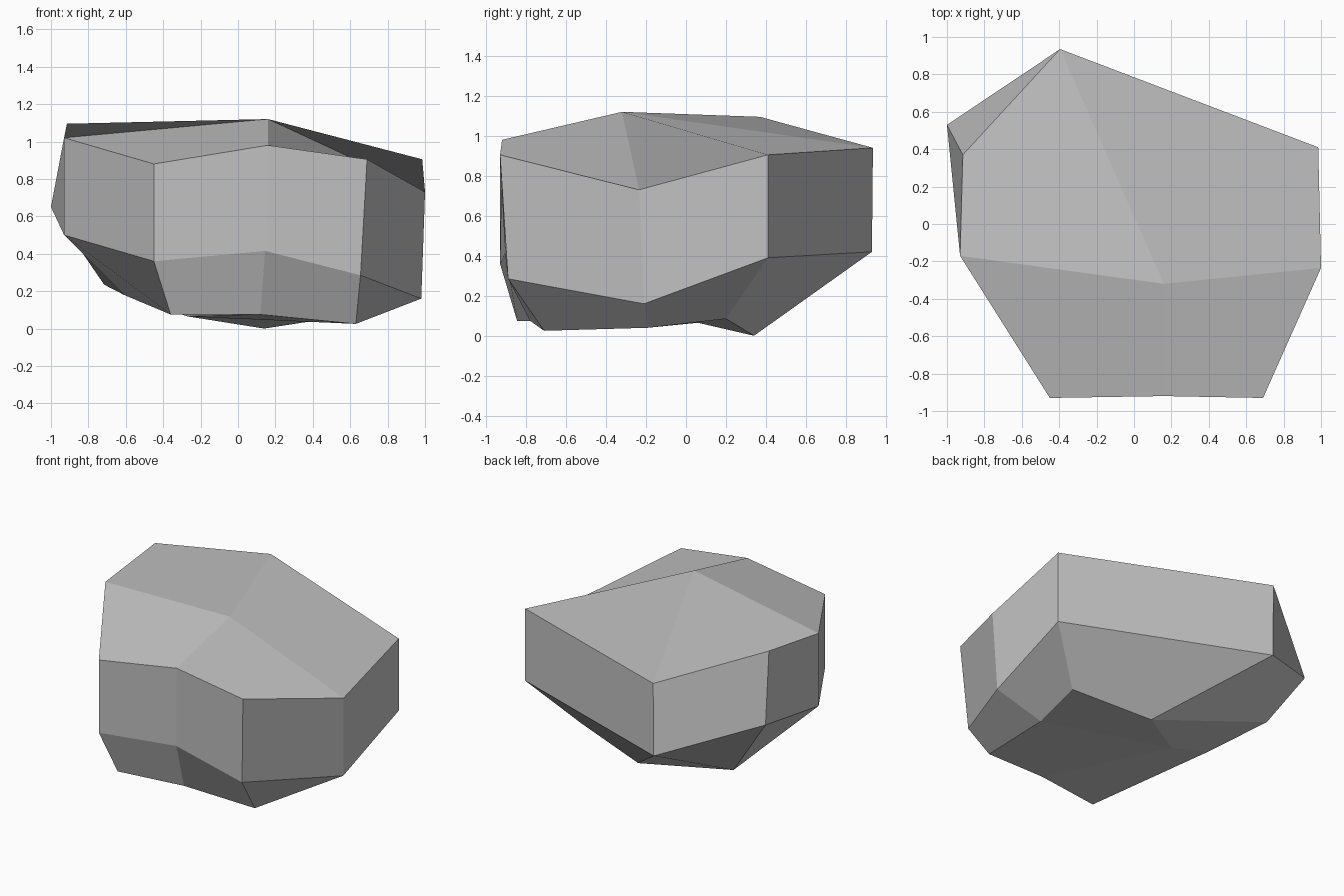
import bpy
import bmesh
from mathutils import Vector

# Remove the default object only
default_cube = bpy.data.objects.get("Cube")
if default_cube:
    bpy.data.objects.remove(default_cube, do_unlink=True)


def make_material(name, color):
    material = bpy.data.materials.new(name)
    material.use_nodes = True
    material.diffuse_color = color
    shader = material.node_tree.nodes["Principled BSDF"]
    shader.inputs["Base Color"].default_value = color
    shader.inputs["Roughness"].default_value = 0.9
    return material


def add_ring(bm, points):
    return [bm.verts.new(Vector(point)) for point in points]


def add_quad(bm, corners, turned=False):
    """Add a flat-shaded facet; turning it moves its fold to the other diagonal."""
    if turned:
        corners = corners[1:] + corners[:1]
    face = bm.faces.new(corners)
    face.smooth = False
    return face


def bridge(bm, upper, lower, turned_sides=()):
    """Join two rings of equal length with one facet per side."""
    count = len(upper)
    for side in range(count):
        following = (side + 1) % count
        corners = [lower[side], lower[following], upper[following], upper[side]]
        add_quad(bm, corners, side in turned_sides)


def cap(bm, ring, centre, turned_corners=(), flip=False):
    """Close a ring with four facets that meet at a centre point."""
    count = len(ring)
    for corner in range(0, count, 2):
        before, after = ring[corner - 1], ring[(corner + 1) % count]
        corners = [before, ring[corner], after, centre]
        if flip:
            corners.reverse()
        add_quad(bm, corners, corner in turned_corners)


bm = bmesh.new()

# Rings run from the front right corner of the boulder round by its left side
rim = add_ring(bm, [
    (-0.45, -0.93, 0.88), (0.16, -0.92, 0.98), (0.69, -0.93, 0.905), (1.0, -0.235, 0.73),
    (0.985, 0.41, 0.905), (-0.395, 0.935, 0.94), (-0.915, 0.37, 1.095), (-0.93, -0.17, 1.02),
])
waist = add_ring(bm, [
    (-0.45, -0.93, 0.36), (0.145, -0.905, 0.415), (0.655, -0.89, 0.285), (0.98, -0.21, 0.16),
    (0.985, 0.41, 0.39), (-0.395, 0.93, 0.42), (-1.0, 0.53, 0.65), (-0.93, -0.17, 0.5),
])
base = add_ring(bm, [
    (-0.36, -0.845, 0.075), (0.12, -0.78, 0.075), (0.63, -0.71, 0.025), (0.63, -0.19, 0.04),
    (0.69, 0.2, 0.085), (0.14, 0.34, 0.0), (-0.716, 0.485, 0.235), (-0.61, 0.02, 0.18),
])
peak = bm.verts.new((0.16, -0.32, 1.12))
underside = bm.verts.new((-0.27, 0.06, 0.065))

# Upright walls, sloping undercut, crown and underside
bridge(bm, rim, waist, turned_sides={5})
bridge(bm, waist, base, turned_sides={5, 6, 7})
cap(bm, rim, peak, turned_corners={4, 6})
cap(bm, base, underside, turned_corners={0}, flip=True)

# Folds of the crown follow the creases that leave the peak
bmesh.ops.recalc_face_normals(bm, faces=bm.faces[:])

mesh = bpy.data.meshes.new("boulder")
bm.to_mesh(mesh)
bm.free()
mesh.materials.append(make_material("stone grey", (0.55, 0.55, 0.55, 1.0)))

boulder = bpy.data.objects.new("boulder", mesh)
bpy.context.scene.collection.objects.link(boulder)
